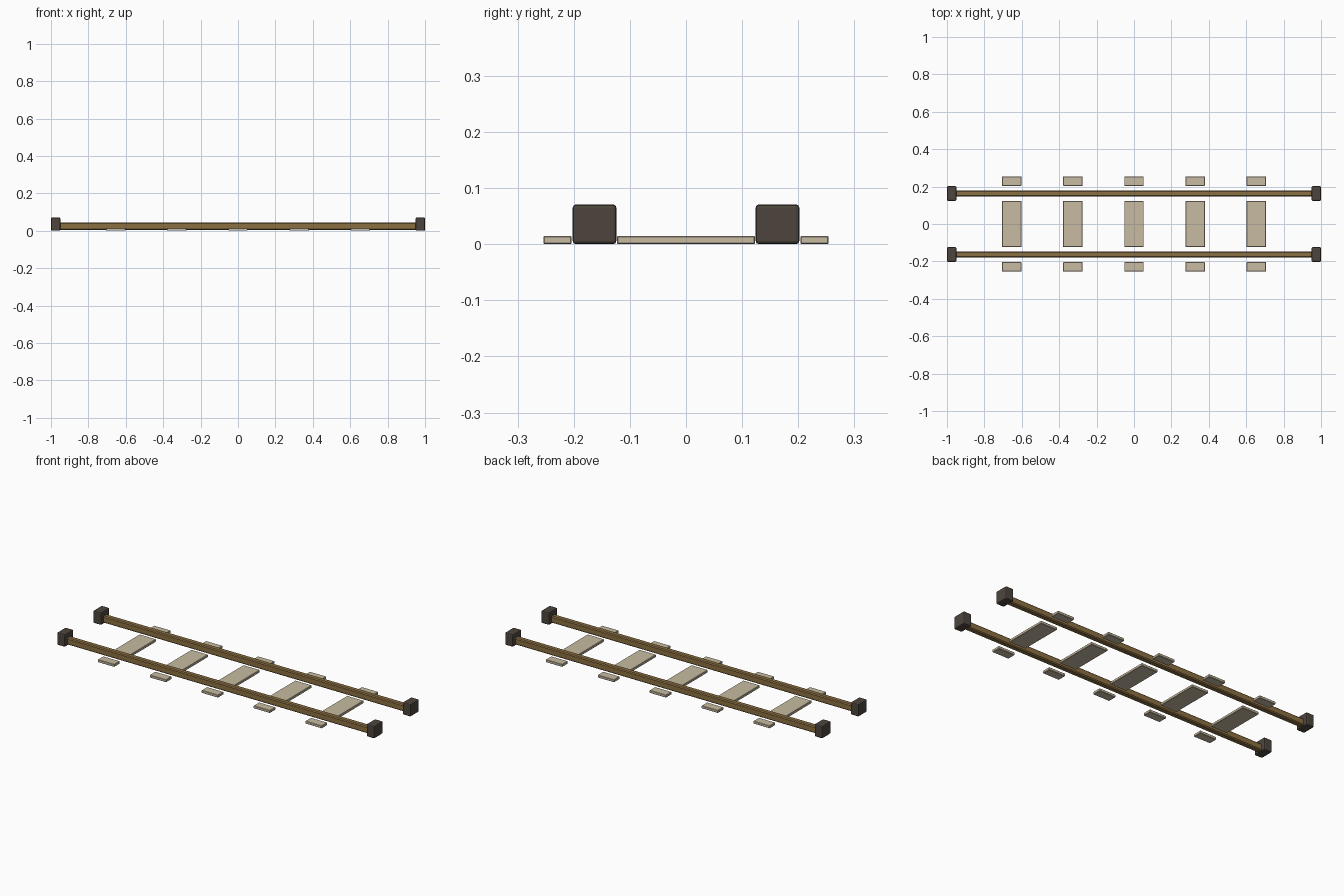
import bpy

if "Cube" in bpy.data.objects:
    bpy.data.objects.remove(bpy.data.objects["Cube"])

def material(name, color):
    m = bpy.data.materials.new(name)
    m.diffuse_color = (*color, 1)
    m.use_nodes = True
    m.node_tree.nodes["Principled BSDF"].inputs["Base Color"].default_value = m.diffuse_color
    return m

rail_mat = material("rail_brown", (0.26, 0.16, 0.055))
tie_mat = material("tie_tan", (0.58, 0.50, 0.36))
cap_mat = material("cap_dark", (0.075, 0.06, 0.048))

def box(name, lo, hi, mat, bevel, segments=1):
    bpy.ops.mesh.primitive_cube_add(size=1, location=[(a + b) / 2 for a, b in zip(lo, hi)])
    o = bpy.context.object
    o.name = name
    o.scale = [b - a for a, b in zip(lo, hi)]
    bpy.ops.object.transform_apply(location=False, rotation=False, scale=True)
    o.data.materials.append(mat)
    b = o.modifiers.new("bevel", 'BEVEL')
    b.width, b.segments = bevel, segments
    return o

# Two rails with a bumper block at each end
RAIL_Y = 0.163
for side, s in (("left", 1), ("right", -1)):
    y = s * RAIL_Y
    box(f"{side}_rail", (-0.955, y - 0.016, 0.005), (0.955, y + 0.016, 0.043), rail_mat, 0.005)
    for end, e in (("front", -1), ("back", 1)):
        x = e * 0.975
        box(f"{side}_{end}_end_block", (x - 0.025, y - 0.039, 0.0), (x + 0.025, y + 0.039, 0.071),
            cap_mat, 0.006, 2)

# Five cross ties, each split into a middle plank and two outer stubs
for i in range(5):
    x = (i - 2) * 0.327
    for part, y0, y1 in (("middle", -0.123, 0.123), ("left_stub", 0.204, 0.254),
                         ("right_stub", -0.254, -0.204)):
        box(f"tie_{i + 1}_{part}", (x - 0.052, y0, 0), (x + 0.052, y1, 0.015), tie_mat, 0.002)
